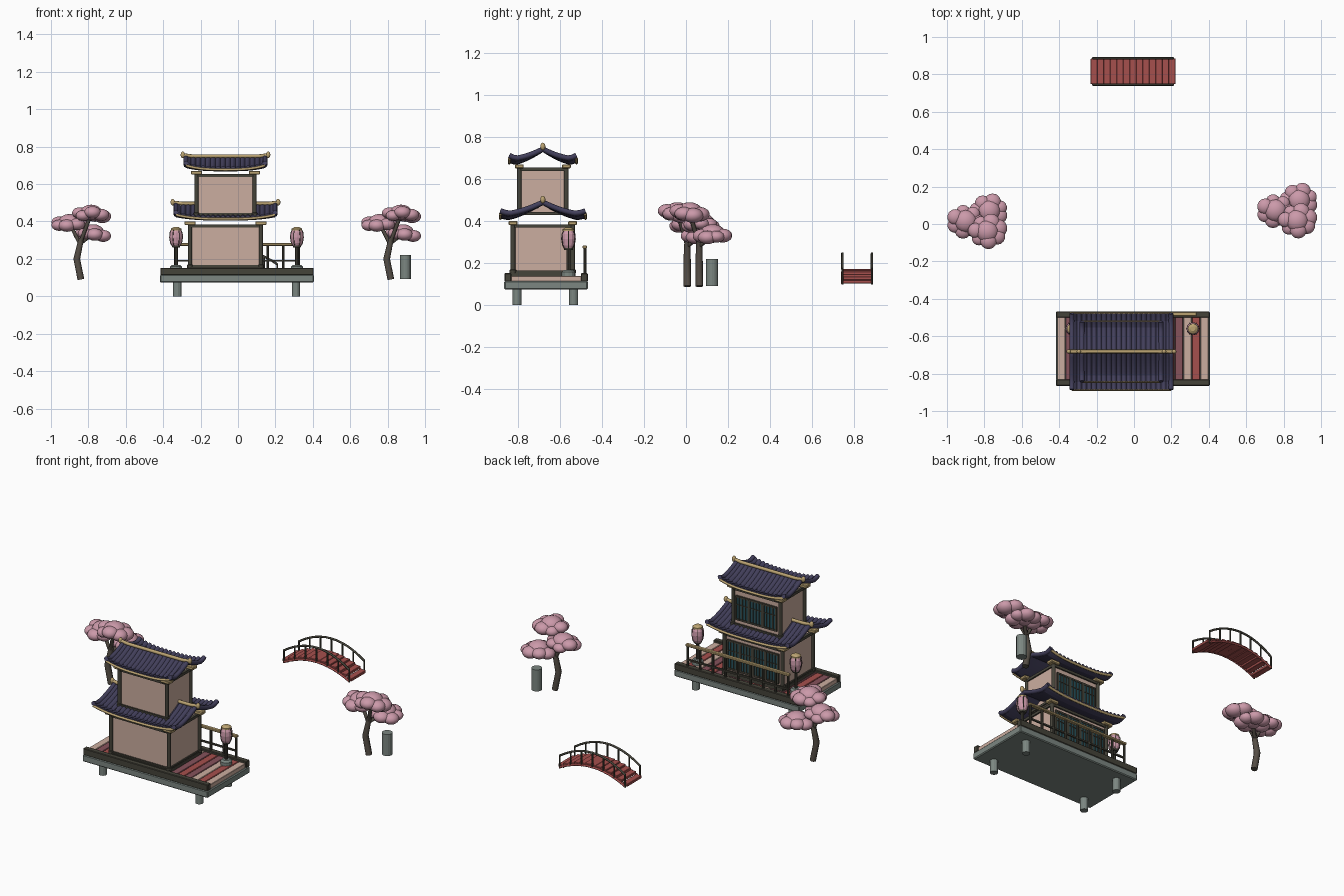
import bpy, bmesh, math, random
from mathutils import Vector, Matrix

if "Cube" in bpy.data.objects:
    bpy.data.objects.remove(bpy.data.objects["Cube"])
random.seed(4)

COL = dict(navy=(.055, .05, .105), gold=(.5, .37, .17), plaster=(.6, .42, .35), wood=(.06, .057, .042),
           red=(.38, .08, .075), maroon=(.24, .085, .105), pink=(.6, .32, .4), stone=(.2, .24, .22),
           teal=(.02, .085, .11), bark=(.09, .075, .06))
MAT = {}
for k, c in COL.items():
    MAT[k] = bpy.data.materials.new(k)
    MAT[k].diffuse_color = (*c, 1)


def finish(name, bm, mat, smooth=False):
    bmesh.ops.recalc_face_normals(bm, faces=bm.faces)
    me = bpy.data.meshes.new(name)
    bm.to_mesh(me)
    bm.free()
    ob = bpy.data.objects.new(name, me)
    bpy.context.collection.objects.link(ob)
    me.materials.append(MAT[mat])
    if smooth:
        for p in me.polygons:
            p.use_smooth = True
    return ob


def box(name, x0, x1, y0, y1, z0, z1, mat, bevel=0, tilt=0):
    bm = bmesh.new()
    bmesh.ops.create_cube(bm, size=1)
    c = Vector((x0 + x1, y0 + y1, z0 + z1)) / 2
    m = Matrix.Translation(c) @ Matrix.Rotation(tilt, 4, 'Y') @ Matrix.Diagonal((x1 - x0, y1 - y0, z1 - z0, 1))
    bmesh.ops.transform(bm, matrix=m, verts=bm.verts)
    if bevel:
        bmesh.ops.bevel(bm, geom=bm.edges[:], offset=bevel, segments=1, affect='EDGES')
    return finish(name, bm, mat)


def turned(name, x, y, prof, mat, n=12):
    """Surface of revolution; prof is a list of (radius, z)."""
    bm = bmesh.new()
    rings = [[bm.verts.new((x + r * math.cos(a * math.tau / n), y + r * math.sin(a * math.tau / n), z))
              for a in range(n)] for r, z in prof]
    for a, b in zip(rings, rings[1:]):
        for i in range(n):
            bm.faces.new((a[i], a[(i + 1) % n], b[(i + 1) % n], b[i]))
    bm.faces.new(rings[0])
    bm.faces.new(rings[-1])
    return finish(name, bm, mat)


def tube(name, pts, r, mat, radii=None):
    cu = bpy.data.curves.new(name, 'CURVE')
    cu.dimensions = '3D'
    cu.bevel_depth, cu.bevel_resolution, cu.use_fill_caps = r, 2, True
    s = cu.splines.new('POLY')
    s.points.add(len(pts) - 1)
    for i, p in enumerate(pts):
        s.points[i].co = (*p, 1)
        s.points[i].radius = radii[i] if radii else 1
    ob = bpy.data.objects.new(name, cu)
    bpy.context.collection.objects.link(ob)
    cu.materials.append(MAT[mat])


def ball(bm, c, s):
    bmesh.ops.create_uvsphere(bm, u_segments=14, v_segments=9, radius=1,
                              matrix=Matrix.Translation(c) @ Matrix.Diagonal((*s, 1)))


# building centre line
CX, CY = -.067, -.682


def roof(name, hx, hy, zr, h, ribs):
    """Curved gable roof with rounded tile ribs, gold ridge, eaves and finials."""
    def surf(u, v):  # u, v in -1..1
        t = abs(v)
        drop = h * (1 - (1 - t) ** 1.6) * 1.0 - .014 * max(0, t - .8) / .2
        return Vector((CX + u * hx, CY + v * hy, zr - drop + .022 * t * abs(u) ** 3))
    bm = bmesh.new()
    nx, ny = ribs * 6, 20
    g = []
    for i in range(nx + 1):
        bump = .009 * abs(math.sin(math.pi * i / 6)) - .004
        row = []
        for j in range(ny + 1):
            p = surf(2 * i / nx - 1, 2 * j / ny - 1)
            row.append((bm.verts.new(p + Vector((0, 0, bump))), bm.verts.new(p - Vector((0, 0, .014)))))
        g.append(row)
    for i in range(nx):
        for j in range(ny):
            for k in (0, 1):
                bm.faces.new((g[i][j][k], g[i + 1][j][k], g[i + 1][j + 1][k], g[i][j + 1][k]))
    for i in range(nx):
        for j in (0, ny):
            bm.faces.new((g[i][j][0], g[i + 1][j][0], g[i + 1][j][1], g[i][j][1]))
    for j in range(ny):
        for i in (0, nx):
            bm.faces.new((g[i][j][0], g[i][j + 1][0], g[i][j + 1][1], g[i][j][1]))
    finish(name + "_tiles", bm, 'navy')
    for s in (-1, 1):
        tube(name + "_eave_trim", [surf(u / 8, s) + Vector((0, 0, -.014)) for u in range(-8, 9)], .007, 'gold')
        tube(name + "_gable_edge", [surf(s, v / 8) for v in range(-8, 9)], .013, 'navy')
        bm = bmesh.new()
        ball(bm, (CX + s * (hx + .017), CY, zr + .013), (.012, .012, .018))
        finish(name + "_finial", bm, 'gold', True)
    e = hx + .017
    tube(name + "_ridge", [(CX - e, CY, zr + .012), (CX - e + .05, CY, zr + .006),
                           (CX + e - .05, CY, zr + .006), (CX + e, CY, zr + .012)], .010, 'gold')


def storey(name, hx, hy, z0, z1, panels, wz0, wz1):
    """Plaster room with corner posts, beams, bracket caps and lattice windows at the back."""
    x0, x1, y0, y1 = CX - hx, CX + hx, CY - hy, CY + hy
    box(name + "_wall", x0, x1, y0, y1, z0, z1, 'plaster')
    for y in (y0, y1):
        for za, zb in ((z0, z0 + .014), (z1 - .006, z1 + .01)):
            box(name + "_beam_long", x0, x1, y - .008, y + .008, za, zb, 'wood')
        for x in (x0, x1):
            turned(name + "_post", x, y, [(.016, z0), (.016, z0 + .015), (.011, z0 + .018), (.011, z1 + .01)], 'wood')
            box(name + "_bracket", x - .03, x + .03, y - .021, y + .021, z1 + .006, z1 + .026, 'gold', .004)
    for x in (x0, x1):
        for za, zb in ((z0, z0 + .014), (z1 - .006, z1 + .01)):
            box(name + "_beam_side", x - .008, x + .008, y0, y1, za, zb, 'wood')
    w = (2 * hx - .04) / panels
    for i in range(panels):
        a = x0 + .02 + i * w + .004
        b = a + w - .008
        box(name + "_window", a, b, y1, y1 + .006, wz0, wz1, 'teal')
        for k in range(5):
            x = a + (b - a) * k / 4
            t = .0045 if k in (0, 4) else .002
            box(name + "_window_bar", x - t, x + t, y1, y1 + .011, wz0, wz1, 'wood')
        for z, t in ((wz0, .005), (wz1, .005), ((wz0 * .35 + wz1 * .65), .002)):
            box(name + "_window_rail", a - .004, b + .004, y1, y1 + .01, z - t, z + t, 'wood')


# terrace: stone slab on feet, planked deck, edge beams
box("terrace_slab", -.417, .406, -.866, -.468, .074, .115, 'stone', .005)
for x in (-.325, .31):
    for y in (-.805, -.535):
        turned("terrace_foot", x, y, [(.022, 0), (.022, .08)], 'stone', 14)
N = 18
for i in range(N):
    a = -.41 + .81 * i / N
    box("deck_plank", a, a + .81 / N - .003, -.845, -.49, .113, .139,
        'plaster' if i in (0, 5, 11, 15, 17) else random.choice(('maroon', 'red', 'maroon')), .002)
for y in (-.848, -.484):
    box("terrace_edge_beam", -.415, .404, y - .016, y + .016, .113, .152, 'wood', .003)

# two storeys and roofs
box("room_plinth", CX - .2, CX + .2, CY - .155, CY + .155, .135, .158, 'wood')
storey("lower_room", .19, .142, .152, .375, 4, .18, .345)
storey("upper_room", .155, .112, .43, .645, 3, .47, .605)
roof("lower_roof", .265, .203, .49, .077, 20)
roof("upper_roof", .211, .160, .743, .066, 16)

# railing along the back edge
for i in range(9):
    x = -.335 + .66 * i / 8
    turned("railing_post", x, -.482, [(.007, .15), (.007, .275)], 'wood', 8)
box("railing_top", -.345, .335, -.493, -.471, .27, .284, 'gold', .003)
box("railing_lower", -.335, .325, -.487, -.477, .185, .194, 'wood')

# lanterns on stands
for x in (-.331, .315):
    y = -.56
    turned("lantern_base", x, y, [(.032, .138), (.032, .158), (.022, .168)], 'stone')
    turned("lantern_pole", x, y, [(.009, .165), (.009, .275)], 'wood', 8)
    turned("lantern_body", x, y, [(.022, .27), (.03, .285), (.035, .315), (.033, .34), (.025, .356)], 'pink')
    turned("lantern_cap", x, y, [(.028, .353), (.028, .361), (.013, .37)], 'gold')
    turned("lantern_collar", x, y, [(.02, .262), (.023, .272)], 'wood')
    for k in range(6):
        c, s = math.cos(k * math.tau / 6), math.sin(k * math.tau / 6)
        tube("lantern_rib", [(x + r * c, y + r * s, z) for r, z in
                             ((.022, .27), (.03, .285), (.035, .315), (.033, .34), (.025, .356))], .002, 'wood')

# blossom trees: crooked trunk and three flattened clusters
CLUSTERS = [(-.9, .015, .39), (-.785, -.04, .44), (-.775, .07, .335)]


def tree(dx, dy):
    P = lambda *p: (p[0] + dx, p[1] + dy, p[2])
    tube("tree_trunk", [P(-.84, .007, .09), P(-.862, .005, .2), P(-.838, .007, .31)], .018, 'bark', [1, 1, .8])
    for x, y, z in CLUSTERS:
        tube("tree_branch", [P(-.845, .007, .28), P(x, y, z)], .01, 'bark')
    rnd = random.Random(7)
    bm = bmesh.new()
    for x, y, z in CLUSTERS:
        ball(bm, P(x, y, z + .008), (.06, .06, .042))
        for k in range(7):
            a = k * math.tau / 7 + .3 * x * 10
            r = rnd.uniform(.038, .05)
            ball(bm, P(x + .062 * math.cos(a), y + .05 * math.sin(a), z + rnd.uniform(-.014, .01)), (r, r, r * .72))
    finish("tree_blossom", bm, 'pink', True)


tree(0, 0)
tree(1.657, .057)
turned("stone_pillar", .895, .124, [(.029, .092), (.029, .22)], 'stone', 16)

# arched bridge: treads, side stringers, posts and handrails
arch = lambda x, z0, h: z0 + h * (1 - ((x + .005) / .22) ** 2)
M = 13
for i in range(M):
    x = -.005 + .418 * (i / (M - 1) - .5)
    z = arch(x, .108, .06)
    box("bridge_tread", x - .0185, x + .0185, .748, .884, z - .011, z + .005, 'red', .002)
for y in (.745, .886):
    xs = [-.22 + .43 * i / 12 for i in range(13)]
    tube("bridge_stringer", [(x, y, arch(x, .1, .06)) for x in xs], .006, 'red')
    tube("bridge_handrail", [(x, y, arch(x, .168, .078)) for x in xs], .006, 'wood')
    for x in xs[::2]:
        turned("bridge_post", x, y, [(.005, arch(x, .095, .06)), (.005, arch(x, .168, .078))], 'wood', 8)

for m in bpy.data.materials:
    if m.users and not m.is_grease_pencil:
        m.use_nodes = True
        m.node_tree.nodes["Principled BSDF"].inputs["Base Color"].default_value = m.diffuse_color
